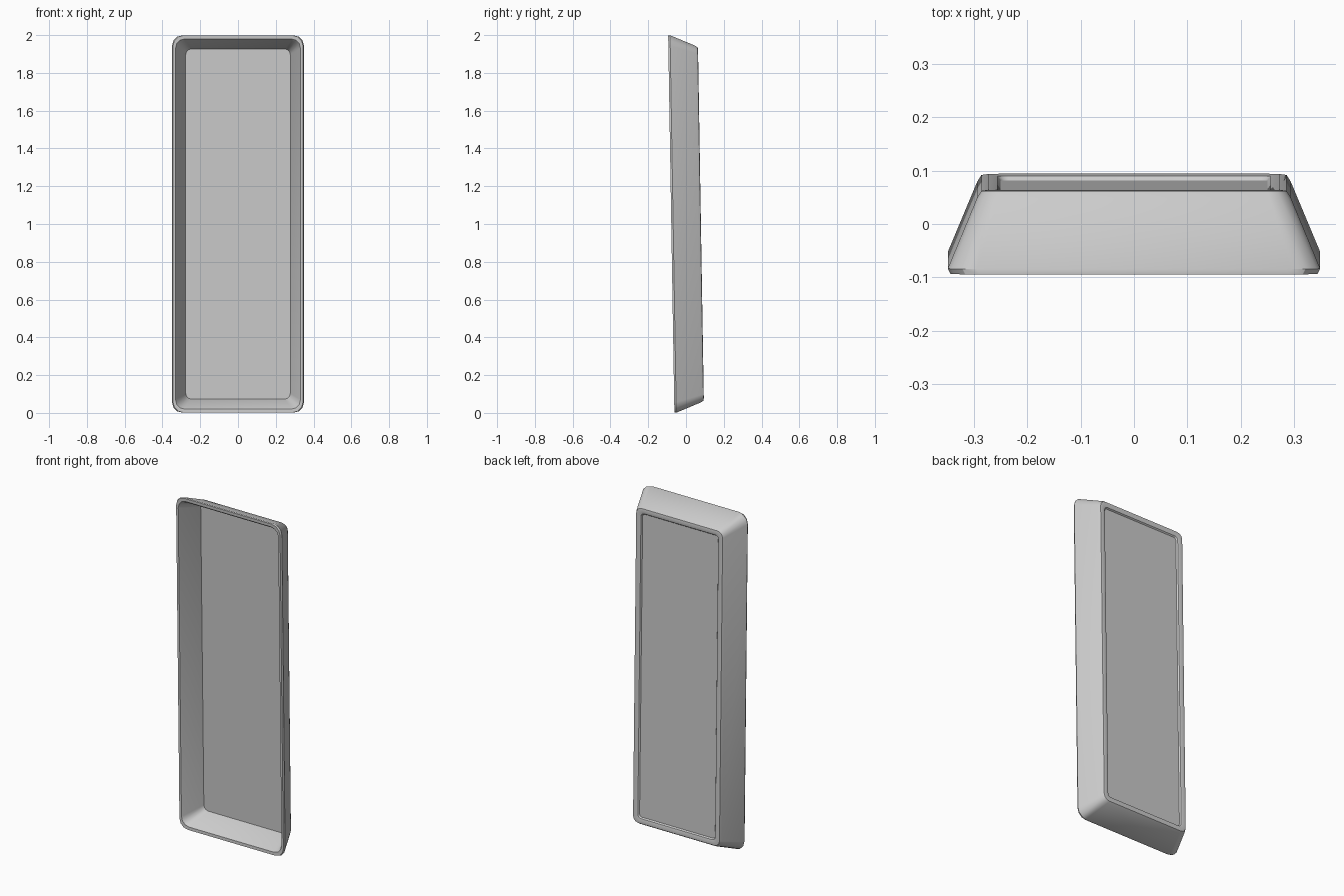
import bpy, bmesh, math

if "Cube" in bpy.data.objects:
    bpy.data.objects.remove(bpy.data.objects["Cube"])

TILT = -0.0165   # backward lean: depth shift per unit of height


def loop(bm, hw, hh, y, r, seg=3):
    """Rounded-rectangle ring of vertices at depth y."""
    verts = []
    for k, (sx, sz) in enumerate([(1, 1), (-1, 1), (-1, -1), (1, -1)]):
        for i in range(seg + 1):
            a = math.pi / 2 * (k + i / seg)
            x = sx * (hw - r) + r * math.cos(a)
            z = sz * (hh - r) + r * math.sin(a)
            verts.append(bm.verts.new((x, y + TILT * z, z + 1)))
    return verts


# Nested rings: (half width, half height, depth, corner radius)
rings = [
    (0.277, 0.927, 0.058, 0.03),    # inside floor edge
    (0.326, 0.972, -0.068, 0.045),  # inside wall top
    (0.331, 0.980, -0.077, 0.05),   # rim inner edge
    (0.344, 0.998, -0.078, 0.055),  # rim outer edge
    (0.349, 0.999, -0.068, 0.055),  # rim outer side
    (0.294, 0.944, 0.064, 0.04),    # outside wall end
    (0.286, 0.935, 0.077, 0.035),   # rounded back edge
    (0.273, 0.922, 0.079, 0.03),    # back lip
    (0.256, 0.906, 0.075, 0.02),
    (0.250, 0.900, 0.067, 0.015),   # recessed back panel
]

# Tray shell
bm = bmesh.new()
loops = [loop(bm, *r) for r in rings]
for a, b in zip(loops, loops[1:]):
    n = len(a)
    for i in range(n):
        j = (i + 1) % n
        bm.faces.new((a[i], a[j], b[j], b[i]))
bm.faces.new(loops[0])
bm.faces.new(loops[-1])
bmesh.ops.recalc_face_normals(bm, faces=bm.faces)

mesh = bpy.data.meshes.new("tray_shell")
bm.to_mesh(mesh)
bm.free()
tray = bpy.data.objects.new("tray_shell", mesh)
bpy.context.collection.objects.link(tray)

bpy.context.view_layer.objects.active = tray
tray.select_set(True)
bpy.ops.object.shade_smooth_by_angle(angle=math.radians(30))
